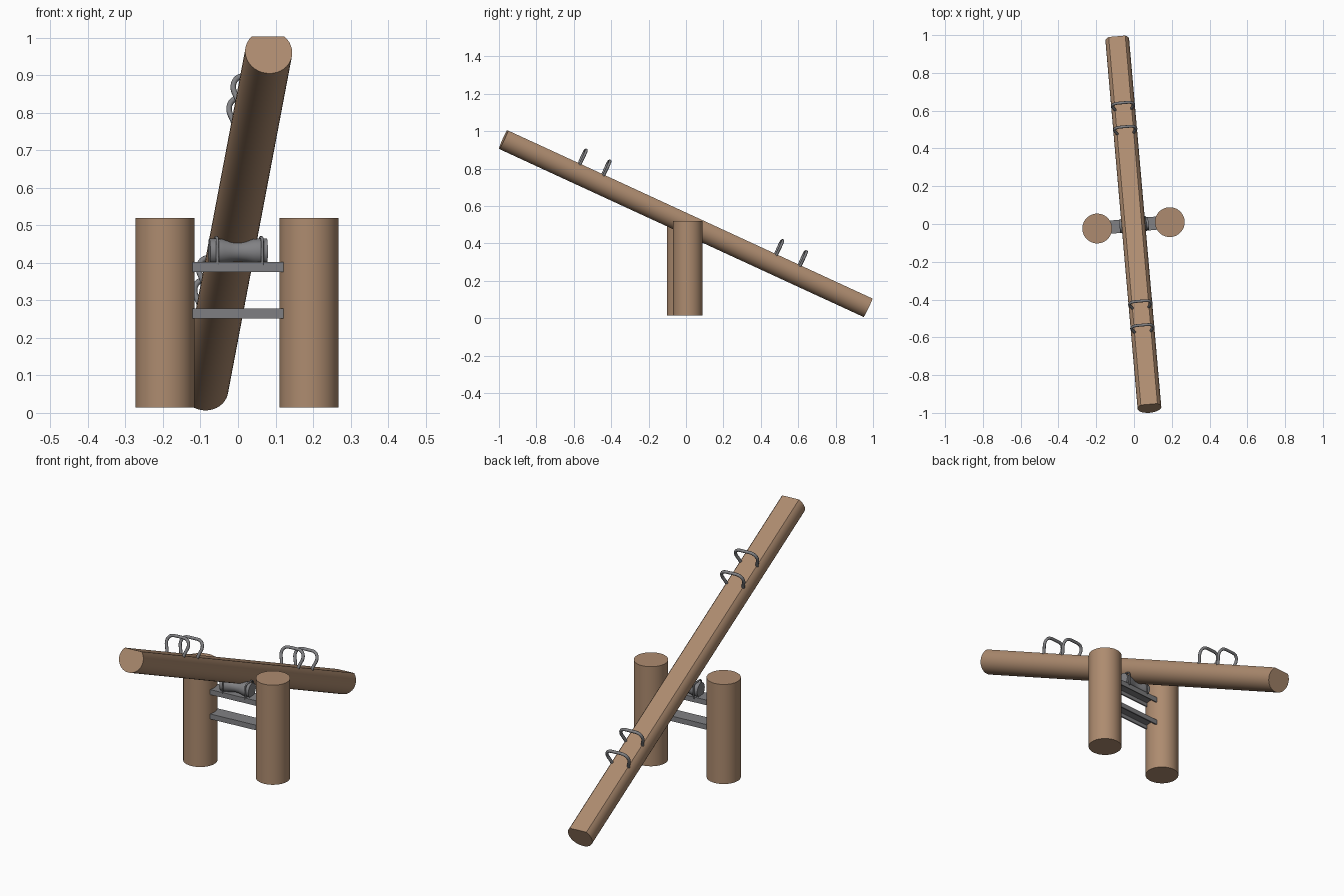
import bpy, bmesh, math
from mathutils import Matrix, Vector

if "Cube" in bpy.data.objects:
    bpy.data.objects.remove(bpy.data.objects["Cube"])

YAW = Matrix.Translation((-0.003, -0.004, 0)) @ Matrix.Rotation(math.radians(5), 4, 'Z')
BEAM = YAW @ Matrix.Translation((0, 0, 0.502)) @ Matrix.Rotation(math.radians(-24.67), 4, 'X')

wood = bpy.data.materials.new("wood")
wood.diffuse_color = (0.42, 0.26, 0.16, 1)
wood.use_nodes = True
wood.node_tree.nodes["Principled BSDF"].inputs["Base Color"].default_value = wood.diffuse_color
steel = bpy.data.materials.new("steel")
steel.diffuse_color = (0.22, 0.22, 0.23, 1)
steel.use_nodes = True
steel.node_tree.nodes["Principled BSDF"].inputs["Base Color"].default_value = steel.diffuse_color


def add_mesh(name, bm, matrix, mat):
    bmesh.ops.recalc_face_normals(bm, faces=bm.faces)
    me = bpy.data.meshes.new(name)
    bm.to_mesh(me)
    bm.free()
    ob = bpy.data.objects.new(name, me)
    bpy.context.collection.objects.link(ob)
    ob.matrix_world = matrix
    me.materials.append(mat)
    bpy.ops.object.select_all(action='DESELECT')
    ob.select_set(True)
    bpy.context.view_layer.objects.active = ob
    bpy.ops.object.shade_smooth_by_angle(angle=math.radians(35))
    return ob


def extrude(name, outline, axis, start, end, matrix, mat):
    """Extrude a closed 2D outline along the given axis (0=x, 1=y)."""
    bm = bmesh.new()
    def at(a, b, t):
        return Vector((t, a, b)) if axis == 0 else Vector((a, t, b))
    face = bm.faces.new([bm.verts.new(at(a, b, start)) for a, b in outline])
    geo = bmesh.ops.extrude_face_region(bm, geom=[face])["geom"]
    step = Vector((0, 0, 0))
    step[axis] = end - start
    bmesh.ops.translate(bm, vec=step, verts=[v for v in geo if isinstance(v, bmesh.types.BMVert)])
    return add_mesh(name, bm, matrix, mat)


def tube(name, points, radius, matrix, mat):
    """Smooth round rod through the given points."""
    cu = bpy.data.curves.new(name, 'CURVE')
    cu.dimensions = '3D'
    cu.bevel_depth = radius
    cu.bevel_resolution = 3
    cu.use_fill_caps = True
    sp = cu.splines.new('NURBS')
    sp.points.add(len(points) - 1)
    for p, co in zip(sp.points, points):
        p.co = (*co, 1)
    sp.use_endpoint_u = True
    sp.order_u = 3
    sp.resolution_u = 6
    ob = bpy.data.objects.new(name, cu)
    bpy.context.collection.objects.link(ob)
    ob.matrix_world = matrix
    cu.materials.append(mat)
    return ob


# Log beam: round section with a flattened top
R, CUT = 0.063, 0.045
a0 = math.asin(CUT / R)
sweep = math.pi + 2 * a0
log = [(R * math.cos(a0 - sweep * i / 28), 0.012 + R * math.sin(a0 - sweep * i / 28)) for i in range(29)]
extrude("log_beam", log, 1, -1.076, 1.076, BEAM, wood)

# Hand loops, two on each arm
loop = [(-0.041, 0, 0.04), (-0.045, 0, 0.065), (-0.062, 0, 0.105), (-0.045, 0, 0.138),
        (0, 0, 0.138), (0.045, 0, 0.138), (0.062, 0, 0.105), (0.045, 0, 0.065), (0.041, 0, 0.04)]
for i, s in enumerate((-0.65, -0.51, 0.51, 0.65)):
    tube(f"hand_loop_{i + 1}", loop, 0.0075, BEAM @ Matrix.Translation((0, s, 0)), steel)

# Two posts
for side, label in ((-1, "left"), (1, "right")):
    bm = bmesh.new()
    bmesh.ops.create_cone(bm, cap_ends=True, segments=32, radius1=0.079, radius2=0.079, depth=0.505)
    add_mesh(f"post_{label}", bm, YAW @ Matrix.Translation((side * 0.193, -0.003, 0.2675)), wood)

# Two channel-section cross bars, open underneath
w, h, t = 0.035, 0.026, 0.006
channel = [(-w, 0), (w, 0), (w, -h), (w - t, -h), (w - t, -t), (-w + t, -t), (-w + t, -h), (-w, -h)]
for label, z in (("upper", 0.402), ("lower", 0.278)):
    extrude(f"{label}_cross_bar", channel, 0, -0.122, 0.127,
            YAW @ Matrix.Translation((0, -0.002, z)), steel)

# Waisted pivot drum under the beam, turned around x
prof = [(-0.077, 0), (-0.077, 0.035), (-0.055, 0.035), (-0.04, 0.033), (-0.02, 0.028), (0, 0.026),
        (0.02, 0.028), (0.04, 0.033), (0.055, 0.035), (0.077, 0.035), (0.077, 0)]
bm = bmesh.new()
vs = [bm.verts.new((x, 0, r)) for x, r in prof]
edges = [bm.edges.new(p) for p in zip(vs, vs[1:])]
bmesh.ops.spin(bm, geom=vs + edges, cent=(0, 0, 0), axis=(1, 0, 0), angle=2 * math.pi, steps=28)
bmesh.ops.remove_doubles(bm, verts=bm.verts, dist=1e-5)
add_mesh("pivot_drum", bm, YAW @ Matrix.Translation((0.003, 0, 0.43)), steel)

# U-bolts clamping the drum to the upper bar
bolt = [(0, -0.034, -0.035), (0, -0.036, 0), (0, -0.036, 0.036), (0, 0, 0.038),
        (0, 0.036, 0.036), (0, 0.036, 0), (0, 0.034, -0.035)]
for side, label in ((-1, "left"), (1, "right")):
    tube(f"u_bolt_{label}", bolt, 0.004, YAW @ Matrix.Translation((0.005 + side * 0.06, 0, 0.43)), steel)
